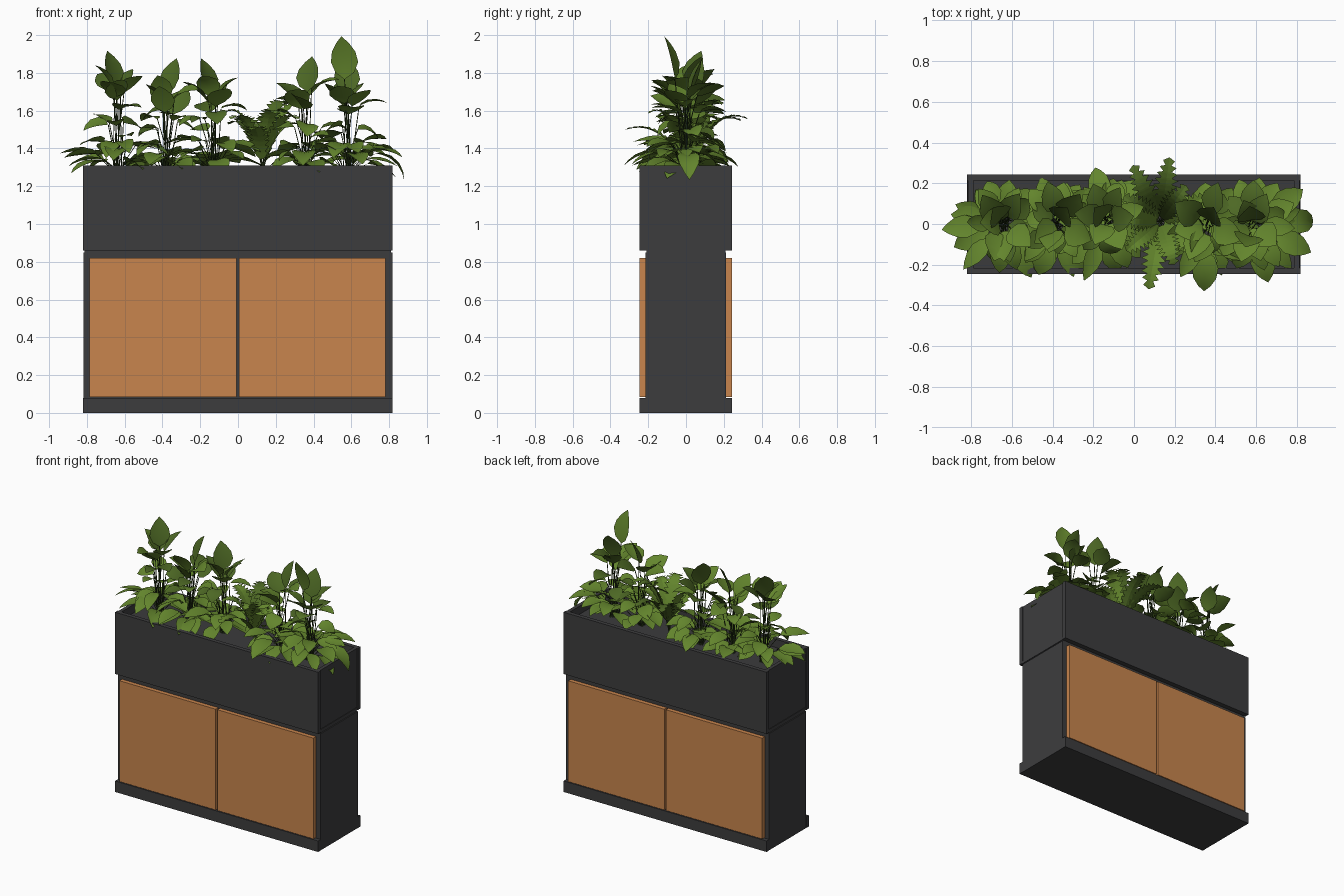
import bpy, bmesh, math, random
from mathutils import Vector

if "Cube" in bpy.data.objects:
    bpy.data.objects.remove(bpy.data.objects["Cube"])

random.seed(5)
U = random.uniform


def material(name, rgb):
    m = bpy.data.materials.new(name)
    m.diffuse_color = (*rgb, 1)
    m.use_nodes = True
    m.node_tree.nodes["Principled BSDF"].inputs["Base Color"].default_value = m.diffuse_color
    return m


CHARCOAL = material("charcoal", (0.046, 0.046, 0.048))
WOOD = material("warm wood", (0.58, 0.235, 0.075))
SOIL = material("dark soil", (0.043, 0.043, 0.046))
GREENS = [material("leaf green", (0.125, 0.235, 0.026)),
          material("deep green", (0.075, 0.14, 0.018)),
          material("stem green", (0.03, 0.055, 0.012))]
SOIL_Z = 1.25


def finish(bm, name, mats, smooth=False):
    me = bpy.data.meshes.new(name)
    bm.to_mesh(me)
    bm.free()
    for m in mats:
        me.materials.append(m)
    for p in me.polygons:
        p.use_smooth = smooth
    ob = bpy.data.objects.new(name, me)
    bpy.context.collection.objects.link(ob)
    return ob


def box(name, x0, x1, y0, y1, z0, z1, mat):
    bm = bmesh.new()
    bmesh.ops.create_cube(bm, size=1)
    for v in bm.verts:
        v.co = ((x0 + x1) / 2 + v.co.x * (x1 - x0),
                (y0 + y1) / 2 + v.co.y * (y1 - y0),
                (z0 + z1) / 2 + v.co.z * (z1 - z0))
    return finish(bm, name, [mat])


# Cabinet and planter shell
box("cabinet_body", -0.819, 0.817, -0.215, 0.213, 0, 0.85, CHARCOAL)
box("shadow_gap", -0.812, 0.81, -0.21, 0.208, 0.85, 0.86, CHARCOAL)
box("planter_floor", -0.817, 0.815, -0.215, 0.213, 0.86, 0.88, CHARCOAL)
box("soil", -0.79, 0.788, -0.215, 0.213, 0.88, SOIL_Z, SOIL)
for side, y0, y1 in (("front", -0.245, -0.215), ("back", 0.213, 0.243)):
    box(side + "_plinth", -0.82, 0.818, y0, y1, 0, 0.08, CHARCOAL)
    box(side + "_planter_wall", -0.82, 0.818, y0, y1, 0.86, 1.31, CHARCOAL)
    box(side + "_left_door", -0.785, -0.009, y0, y1, 0.085, 0.82, WOOD)
    box(side + "_right_door", 0.005, 0.78, y0, y1, 0.085, 0.82, WOOD)
box("left_planter_end", -0.814, -0.788, -0.215, 0.213, 0.88, 1.31, CHARCOAL)
box("right_planter_end", 0.786, 0.812, -0.215, 0.213, 0.88, 1.31, CHARCOAL)


def strip(bm, rows, mat):
    """Skin rows of (left, middle, right) points; end rows may be one point."""
    rows = [[bm.verts.new(p) for p in r] for r in rows]
    for a, b in zip(rows, rows[1:]):
        for i in (0, 1):
            quad = [a[min(i, len(a) - 1)], a[min(i + 1, len(a) - 1)],
                    b[min(i + 1, len(b) - 1)], b[min(i, len(b) - 1)]]
            f = bm.faces.new(list(dict.fromkeys(quad)))
            f.material_index = mat


def leaf(bm, base, az, pitch, length, width, droop, mat, roll=0.0):
    """Pointed oval leaf, folded on its midrib and bending downwards."""
    p = Vector(base)
    out = Vector((math.cos(az), math.sin(az), 0))
    flat = Vector((-math.sin(az), math.cos(az), 0))
    ts, ws = (0, 0.15, 0.38, 0.62, 0.83, 1), (0, 0.68, 1, 0.86, 0.46, 0)
    rows = [[p.copy()]]
    for k in range(1, 6):
        a = pitch - droop * ts[k]
        step = out * math.cos(a) + Vector((0, 0, math.sin(a)))
        up = Vector((0, 0, math.cos(a))) - out * math.sin(a)
        side = flat * math.cos(roll) + up * math.sin(roll)
        up = up * math.cos(roll) - flat * math.sin(roll)
        p = p + step * length * (ts[k] - ts[k - 1])
        w = ws[k] * width / 2
        rows.append([p + side * w + up * w * 0.22, p.copy(),
                     p - side * w + up * w * 0.22] if w else [p.copy()])
    strip(bm, rows, mat)


def stem(bm, start, end, r=0.003):
    """Thin three-sided stalk that rises and then bends out."""
    a, c = Vector(start), Vector(end)
    mid = Vector((a.x * 0.65 + c.x * 0.35, a.y * 0.65 + c.y * 0.35, (a.z + c.z) / 2))
    rings = []
    for p in (a, mid, c):
        rings.append([bm.verts.new(p + Vector((math.cos(t), math.sin(t), 0)) * r)
                      for t in (0, 2.1, 4.2)])
    for lo, hi in zip(rings, rings[1:]):
        for i in range(3):
            j = (i + 1) % 3
            bm.faces.new((lo[i], lo[j], hi[j], hi[i])).material_index = 2


def stalked_leaf(bm, x, y, r, z, az, pitch, length, width, droop, mat, roll=0.0):
    base = (x + r * math.cos(az), y + r * math.sin(az), z)
    stem(bm, (x + U(-.025, .025), y + U(-.025, .025), SOIL_Z), base)
    leaf(bm, base, az, pitch, length, width, droop, mat, roll)


def broad_plant(name, x, y, top, mids, lean, extra=()):
    bm = bmesh.new()
    turn = U(0, 6.28)
    # low spreading skirt, fuller towards the front
    for k in range(19):
        az = turn + k * 2.4 + U(-.2, .2)
        reach = 1.0 - 0.22 * max(0, math.sin(az))
        stalked_leaf(bm, x, y, U(.05, .12) * reach, U(1.31, 1.44), az, U(.0, .45),
                     U(.15, .21) * reach, U(.09, .125), U(.4, 1.0), 0, U(-.35, .35))
    # middle tier
    for k in range(mids):
        az = turn + 1 + k * 2.4 + U(-.3, .3)
        stalked_leaf(bm, x, y, U(.02, .08), U(1.45, top - .27), az, U(.0, .8),
                     U(.12, .16), U(.09, .125), U(.4, 1.3), 0 if k % 3 else 1,
                     U(-.5, .5))
    # loose upright crown
    for k in range(6):
        az = -1.57 + k * 2.5 + U(-.5, .5)
        stalked_leaf(bm, x, y, U(.01, .06), top - U(.19, .31), az, U(.6, 1.3),
                     U(.15, .19), U(.12, .15), U(.2, 1.0),
                     1 if math.sin(az) > 0 else 0, U(-.5, .5))
    # tallest leaf and any individually placed ones
    stalked_leaf(bm, x, y, .02, top - .19, lean, 1.4, .2, .14, .3, 1, U(-.3, .3))
    for e in extra:
        stalked_leaf(bm, x, y, *e)
    finish(bm, name, GREENS, True)


broad_plant("leafy_plant_1", -0.64, 0.01, 1.92, 7, 2.2,
            [(.07, 1.34, 3.0, .3, .20, .12, .8, 0)])
broad_plant("leafy_plant_2", -0.38, 0.01, 1.88, 9, 0.9,
            [(.11, 1.37, -1.9, .2, .18, .12, .9, 0)])
broad_plant("leafy_plant_3", -0.13, 0.02, 1.88, 6, 2.4,
            [(.10, 1.36, 1.8, .2, .18, .11, .9, 0)])
broad_plant("leafy_plant_4", 0.36, 0.0, 1.89, 6, 1.2,
            [(.13, 1.38, -1.62, .2, .22, .13, .9, 0)])
broad_plant("leafy_plant_5", 0.58, 0.0, 1.88, 4, 1.7,
            [(.06, 1.765, -1.85, 1.5, .237, .15, .3, 0),
             (.14, 1.37, .06, .2, .23, .12, 1.5, 0),
             (.13, 1.38, -.45, .4, .2, .12, .9, 0),
             (.12, 1.40, .6, .4, .19, .12, .9, 0),
             (.11, 1.37, -1.3, .2, .2, .12, .8, 0),
             (.06, 1.62, -.1, .8, .16, .10, 1.1, 0)])


def frond(bm, x, y, az, reach, rise, mat):
    """Arching fern frond with a saw-toothed outline."""
    out = Vector((math.cos(az), math.sin(az), 0))
    side = Vector((-math.sin(az), math.cos(az), 0))
    n = 10

    def point(t):
        return Vector((x, y, 1.29)) + out * reach * t ** 1.2 + \
            Vector((0, 0, rise * math.sin(t * 1.9)))
    rows = [[point(0.12)]]
    for k in range(n):
        t = 0.14 + 0.84 * k / n
        w = 0.064 * math.sin(math.pi * (0.2 + 0.72 * k / n))
        for dt, s in ((0.0, 0.5), (0.06, 1.0)):
            p = point(t + dt)
            lift = Vector((0, 0, w * s * 0.2))
            rows.append([p + side * w * s + lift, p, p - side * w * s + lift])
    rows.append([point(1.0)])
    strip(bm, rows, mat)
    stem(bm, (x, y, SOIL_Z), point(0.14))


# Fern between the leafy plants: heading, reach, rise, colour
bm = bmesh.new()
for deg, reach, rise, mat in (
        (82, .32, .28, 1), (116, .31, .27, 1), (30, .25, .34, 0), (8, .22, .24, 0),
        (-38, .24, .28, 0), (-100, .335, .22, 0), (-72, .22, .31, 0),
        (-140, .22, .28, 0), (172, .21, .31, 0), (145, .22, .25, 1),
        (55, .22, .36, 1)):
    frond(bm, 0.13, 0.01, math.radians(deg), reach, rise, mat)
finish(bm, "fern", GREENS)
